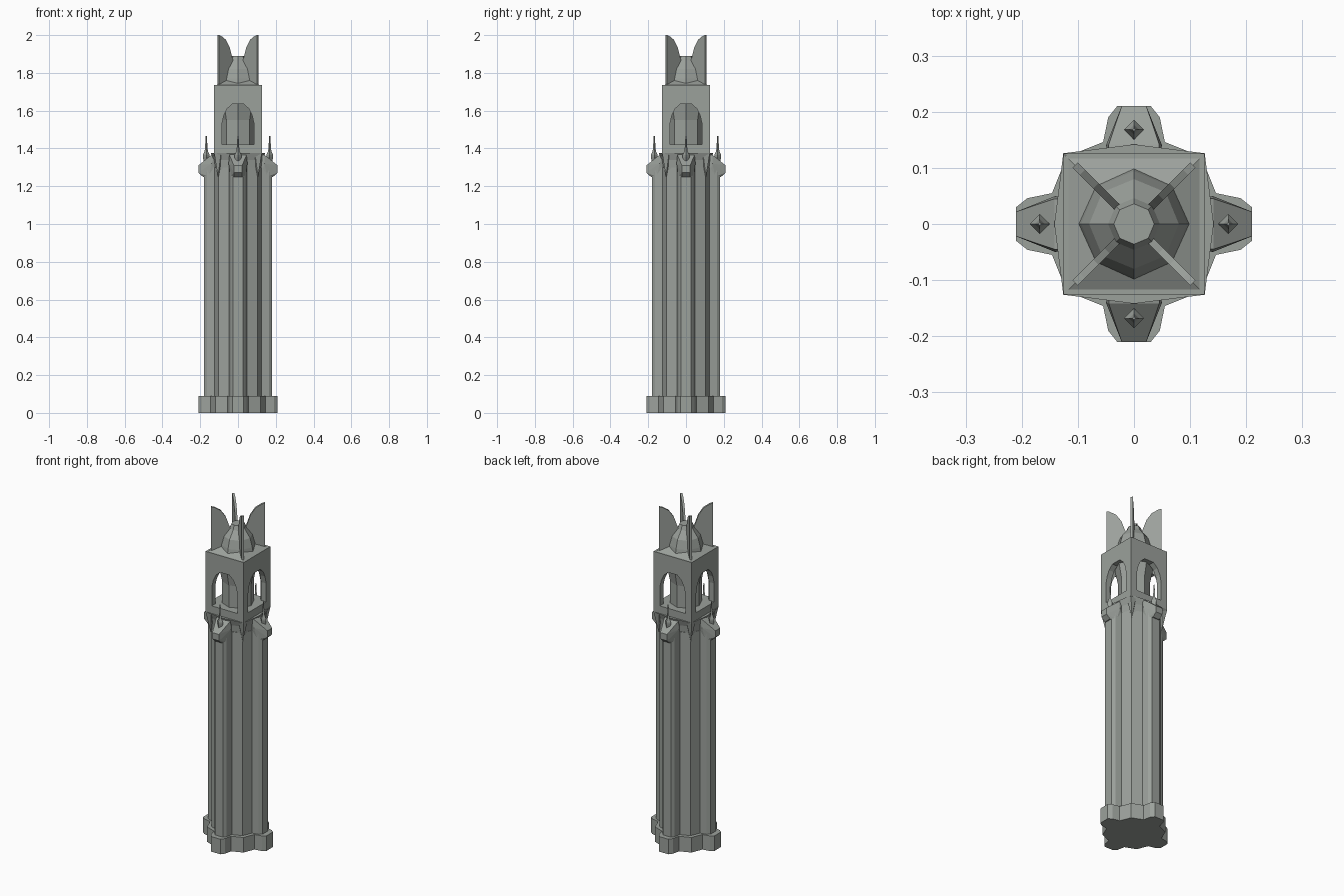
import bpy, bmesh, math
from mathutils import Matrix, Vector

if "Cube" in bpy.data.objects:
    bpy.data.objects.remove(bpy.data.objects["Cube"])

stone = bpy.data.materials.new("grey_stone")
stone.diffuse_color = (0.33, 0.355, 0.33, 1)
stone.use_nodes = True
stone.node_tree.nodes["Principled BSDF"].inputs["Base Color"].default_value = stone.diffuse_color


def finish(name, bm):
    bmesh.ops.recalc_face_normals(bm, faces=bm.faces)
    me = bpy.data.meshes.new(name)
    bm.to_mesh(me)
    bm.free()
    me.materials.append(stone)
    ob = bpy.data.objects.new(name, me)
    bpy.context.collection.objects.link(ob)
    return ob


def loft(name, rings):
    """Join equal-length rings of 3D points and close both ends."""
    bm = bmesh.new()
    vs = [[bm.verts.new(p) for p in r] for r in rings]
    n = len(rings[0])
    for a, b in zip(vs, vs[1:]):
        for i in range(n):
            j = (i + 1) % n
            bm.faces.new((a[i], a[j], b[j], b[i]))
    bm.faces.new(vs[0][::-1])
    bm.faces.new(vs[-1])
    return finish(name, bm)


def hull(name, pts):
    bm = bmesh.new()
    for p in pts:
        bm.verts.new(p)
    res = bmesh.ops.convex_hull(bm, input=bm.verts)
    junk = {v for v in res["geom_interior"] if isinstance(v, bmesh.types.BMVert)}
    bmesh.ops.delete(bm, geom=list(junk), context='VERTS')
    return finish(name, bm)


def ring(r, z, n=8, start=0.0):
    return [(r * math.cos(start + math.tau * i / n), r * math.sin(start + math.tau * i / n), z)
            for i in range(n)]


def four(make):
    """Make a part four times, turned about the tower axis."""
    for k in range(4):
        ob = make(k)
        ob.data.transform(Matrix.Rotation(k * math.pi / 2, 4, 'Z'))


# lobed plan shared by plinth and shaft
quarter = [(0.12, 0.12), (0.055, 0.146), (0.046, 0.19), (0.03, 0.21),
           (-0.03, 0.21), (-0.046, 0.19), (-0.055, 0.146)]
plan = []
for k in range(4):
    rot = Matrix.Rotation(k * math.pi / 2, 2)
    plan += [rot @ Vector(p) for p in quarter]


def lobed(s, z):
    return [(p.x * s, p.y * s, z) for p in plan]


loft("plinth", [lobed(1.0, 0), lobed(1.0, 0.09)])
loft("shaft", [lobed(0.86, 0.09), lobed(0.86, 1.3)])

# upper shaft and ledge beneath the belfry
W = 0.126


def ledge(c, m, z):
    return [(c, c, z), (0, m, z), (-c, c, z), (-m, 0, z),
            (-c, -c, z), (0, -m, z), (c, -c, z), (m, 0, z)]


loft("upper_shaft", [ledge(0.104, 0.13, 1.28), ledge(0.108, 0.14, 1.34), ledge(W, 0.142, 1.375)])

# pointed corbels under the belfry corners
four(lambda k: hull(f"corner_corbel_{k}", [
    (W, W, 1.375), (0.09, W, 1.375), (W, 0.09, 1.375), (0.09, 0.09, 1.375),
    (0.106, 0.106, 1.25), (0.095, 0.095, 1.25)]))

# sloping hoods over the four lobes
hood_half = [(0.045, 0.12, 1.37), (0.045, 0.142, 1.365), (0.05, 0.14, 1.32), (0.022, 0.21, 1.31),
             (0.022, 0.21, 1.272), (0.022, 0.186, 1.25), (0.04, 0.155, 1.25), (0.04, 0.12, 1.25)]
four(lambda k: hull(f"lobe_hood_{k}", [(s * x, y, z) for x, y, z in hood_half for s in (1, -1)]))

# slim pinnacles standing on the hoods
pin_profile = [(0.012, 1.32), (0.018, 1.355), (0.018, 1.365), (0.009, 1.385), (0.007, 1.40), (0.003, 1.465)]


def pinnacle(k):
    ob = loft(f"pinnacle_{k}", [ring(r, z, 4) for r, z in pin_profile])
    ob.data.transform(Matrix.Translation((0, 0.168, 0)))
    return ob


four(pinnacle)


# belfry: floor, four arched walls, octagonal core
def square(r, z):
    return [(r, r, z), (-r, r, z), (-r, -r, z), (r, -r, z)]


loft("belfry_floor", [square(W, 1.37), square(W, 1.42)])

arch = [(0.085, 1.42), (0.085, 1.53), (0.075, 1.575), (0.058, 1.61), (0.03, 1.635)]
outline = arch + [(-x, z) for x, z in arch[::-1]]


def wall(k):
    def profile(h):
        return ([(x, -h, z) for x, z in outline]
                + [(-h, -h, 1.42), (-h, -h, 1.735), (h, -h, 1.735), (h, -h, 1.42)])
    return loft(f"belfry_wall_{k}", [profile(W), profile(0.092)])


four(wall)
loft("belfry_core", [ring(0.087, 1.42), ring(0.087, 1.55), ring(0.105, 1.64), ring(0.105, 1.735)])

# low pyramid roof and eight-sided dome
loft("roof", [square(W, 1.73), square(0.06, 1.765)])
dome = [(0.1, 1.735), (0.094, 1.77), (0.08, 1.82), (0.046, 1.865), (0.036, 1.89)]
loft("dome", [ring(r, z) for r, z in dome])

# curved upright fins on the diagonals
fin = [(0.105, 1.735), (0.105, 2.0), (0.092, 1.995), (0.068, 1.975), (0.048, 1.935),
       (0.037, 1.89), (0.029, 1.86), (0.05, 1.81), (0.06, 1.735)]


def make_fin(k):
    d = 0.0045
    return loft(f"fin_{k}", [[(x + s * d, x - s * d, z) for x, z in fin] for s in (1, -1)])


four(make_fin)
